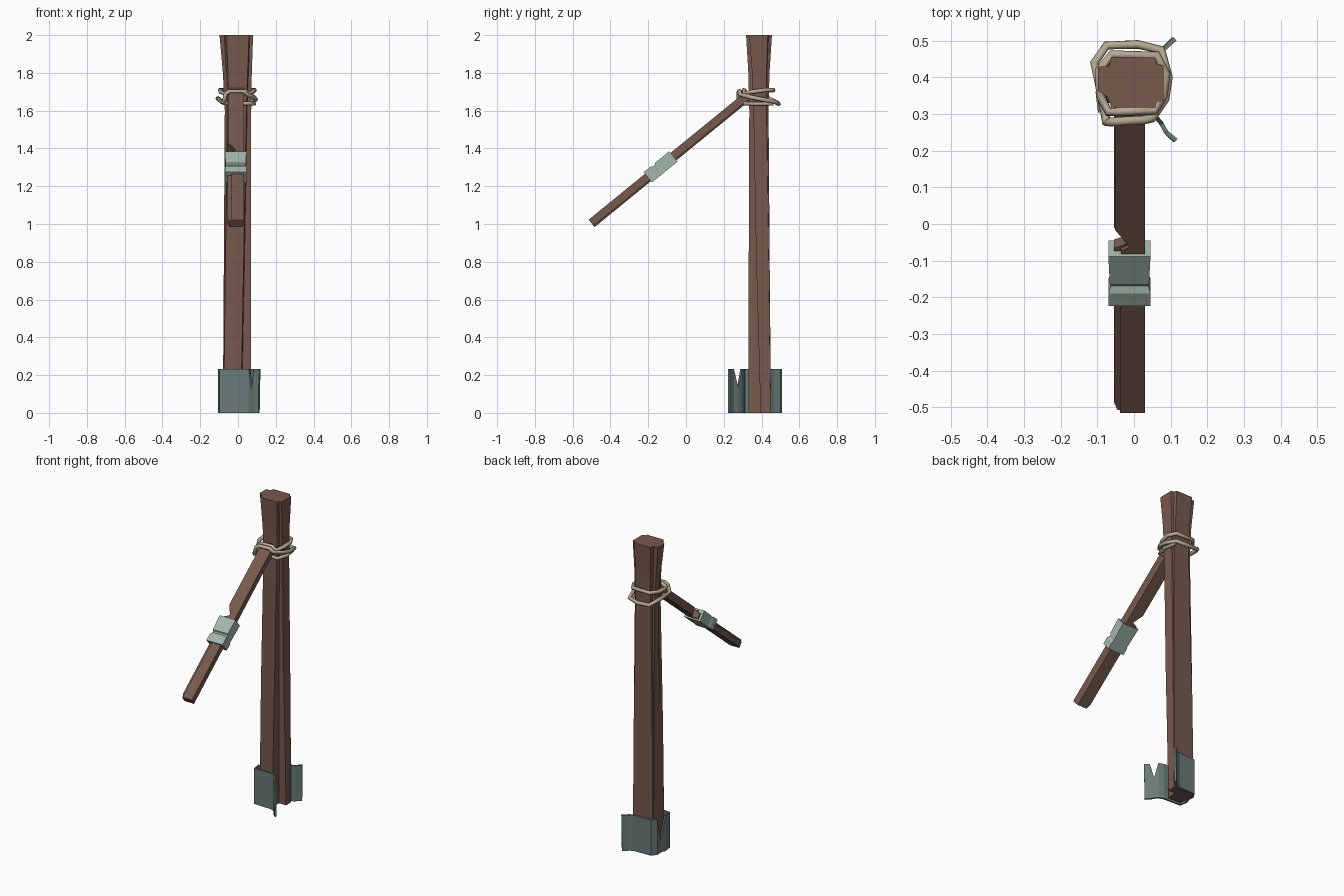
import bpy, bmesh, math
from mathutils import Vector

if "Cube" in bpy.data.objects:
    bpy.data.objects.remove(bpy.data.objects["Cube"])


def material(name, rgb):
    m = bpy.data.materials.new(name)
    m.diffuse_color = (*rgb, 1)
    m.use_nodes = True
    m.node_tree.nodes["Principled BSDF"].inputs["Base Color"].default_value = m.diffuse_color
    return m


WOOD = material("brown wood", (0.185, 0.1, 0.075))
DARK_METAL = material("dark teal metal", (0.14, 0.2, 0.19))
PALE_METAL = material("pale sage metal", (0.37, 0.48, 0.41))
ROPE = material("tan rope", (0.48, 0.4, 0.29))


def make_object(name, bm, mat):
    bmesh.ops.recalc_face_normals(bm, faces=bm.faces)
    me = bpy.data.meshes.new(name)
    bm.to_mesh(me)
    bm.free()
    me.materials.append(mat)
    ob = bpy.data.objects.new(name, me)
    bpy.context.collection.objects.link(ob)
    return ob


def loft(name, rings, mat):
    """Skin a list of equal-length closed rings and cap both ends."""
    bm = bmesh.new()
    vs = [[bm.verts.new(p) for p in r] for r in rings]
    n = len(vs[0])
    for a, b in zip(vs, vs[1:]):
        for i in range(n):
            j = (i + 1) % n
            bm.faces.new((a[i], a[j], b[j], b[i]))
    bm.faces.new(vs[0])
    bm.faces.new(vs[-1])
    return make_object(name, bm, mat)


# Post: split corner at front right widens downward, small chips near the top
def post_ring(z, l, r, f, b, sx, sy, chip):
    return [Vector((x, y, z)) for x, y in (
        (l + chip, f), (r - sx, f), (r - sx + 0.004, f + sy), (r, f + sy),
        (r, b - chip * 0.6), (r - chip * 0.5, b - chip * 0.5), (r - chip * 0.7, b),
        (l + chip, b), (l + chip * 0.8, b - chip * 0.7), (l, b - chip * 0.7),
        (l, f + 0.045), (l + chip * 0.7, f + 0.03))]


loft("post", [
    post_ring(0.0, -0.08, 0.07, 0.33, 0.45, 0.055, 0.065, 0.004),
    post_ring(0.8, -0.075, 0.07, 0.332, 0.443, 0.04, 0.04, 0.008),
    post_ring(1.6, -0.07, 0.07, 0.335, 0.437, 0.026, 0.022, 0.018),
    post_ring(1.8, -0.08, 0.073, 0.33, 0.442, 0.022, 0.02, 0.027),
    post_ring(2.0, -0.098, 0.08, 0.318, 0.455, 0.022, 0.016, 0.036),
], WOOD)

# Sloping arm frame: s runs along the arm, n is normal to its upper face
ORIGIN = Vector((0, -0.5, 1.003))
ALONG = Vector((0, 0.775, 0.632)).normalized()
NORMAL = Vector((0, -ALONG.z, ALONG.y))


def on_arm(x, s, n):
    return ORIGIN + ALONG * s + NORMAL * n + Vector((x, 0, 0))


# Arm: step along the left edge and one splintered notch above the band
def arm_ring(s, left, step):
    h = 0.025
    return [on_arm(x, s, n) for x, n in (
        (left, -h), (0.022, -h), (0.03, -h + 0.012), (0.03, h),
        (step, h), (step, h - 0.012), (left, h - 0.012))]


loft("arm", [arm_ring(*a) for a in (
    (0.0, -0.045, -0.038), (0.03, -0.055, -0.038), (0.57, -0.055, -0.035),
    (0.585, -0.02, -0.012), (0.645, -0.055, -0.052), (1.06, -0.055, -0.05))], WOOD)

# Metal band round the arm with a pinched crease
loft("arm_band", [[on_arm(x, s + k, n) for x, n, k in (
    (-0.057 - w, -0.034, 0), (0.032 + w, -0.034, 0),
    (0.032 + w, top, d), (-0.057 - w, top, d))]
    for s, w, top, d in (
        (0.385, 0.013, 0.036, 0), (0.425, 0.013, 0.036, 0.004),
        (0.44, 0.007, 0.026, 0.008), (0.447, 0.009, 0.028, 0.01),
        (0.458, 0.009, 0.036, 0.004), (0.56, 0.013, 0.036, 0))], PALE_METAL)

# Bent metal sheet round the foot, open and flared on the right, with torn slots
# each path entry is x, y, slot depth in the top edge
path = [(0.115, 0.228, 0), (0.088, 0.25, 0), (0.075, 0.274, 0.1), (0.06, 0.292, 0),
        (0.03, 0.304, 0), (-0.096, 0.31, 0), (-0.099, 0.36, 0.0), (-0.088, 0.39, 0.16),
        (-0.09, 0.43, 0), (-0.07, 0.458, 0), (0.045, 0.46, 0), (0.075, 0.472, 0),
        (0.112, 0.505, 0)]
rings = []
T = 0.012
for i, (x, y, cut) in enumerate(path):
    a, b = path[max(i - 1, 0)], path[min(i + 1, len(path) - 1)]
    d = Vector((b[0] - a[0], b[1] - a[1], 0)).normalized()
    off = Vector((-d.y, d.x, 0)) * T / 2
    p = Vector((x, y, 0))
    up = Vector((0, 0, 0.232 - cut))
    spread = Vector((0.004 if x > 0.1 else 0, 0, 0))
    rings.append([p + off - spread, p - off - spread, p - off + up, p + off + up])
loft("foot_sheet", rings, DARK_METAL)


# Rope lashing: two loose turns round the post and over the arm
def rope(name, pts, radius, closed):
    cu = bpy.data.curves.new(name, 'CURVE')
    cu.dimensions = '3D'
    cu.bevel_depth = radius
    cu.bevel_resolution = 1
    cu.use_fill_caps = True
    sp = cu.splines.new('POLY')
    sp.points.add(len(pts) - 1)
    for q, p in zip(sp.points, pts):
        q.co = (*p, 1)
    sp.use_cyclic_u = closed
    cu.materials.append(ROPE)
    ob = bpy.data.objects.new(name, cu)
    bpy.context.collection.objects.link(ob)
    bpy.ops.object.select_all(action='DESELECT')
    ob.select_set(True)
    bpy.context.view_layer.objects.active = ob
    bpy.ops.object.convert(target='MESH')


rope("rope_outer_turn", [
    (-0.075, 0.276, 1.645), (-0.065, 0.278, 1.69), (-0.045, 0.28, 1.703),
    (0.03, 0.284, 1.703), (0.05, 0.288, 1.685), (0.085, 0.34, 1.672),
    (0.094, 0.40, 1.66), (0.075, 0.475, 1.645), (0.01, 0.49, 1.636),
    (-0.075, 0.487, 1.64), (-0.108, 0.44, 1.665), (-0.09, 0.36, 1.65)], 0.012, True)
rope("rope_inner_turn", [
    (-0.07, 0.305, 1.69), (-0.04, 0.307, 1.708), (0.03, 0.31, 1.708),
    (0.056, 0.308, 1.69), (0.08, 0.35, 1.70), (0.088, 0.41, 1.708),
    (0.062, 0.46, 1.708), (-0.06, 0.463, 1.708), (-0.095, 0.42, 1.708),
    (-0.092, 0.35, 1.70)], 0.012, True)
rope("rope_lower_turn", [
    (-0.08, 0.30, 1.64), (-0.05, 0.315, 1.638), (0.03, 0.315, 1.638),
    (0.065, 0.31, 1.638), (0.086, 0.38, 1.636), (0.07, 0.462, 1.636)], 0.011, False)
